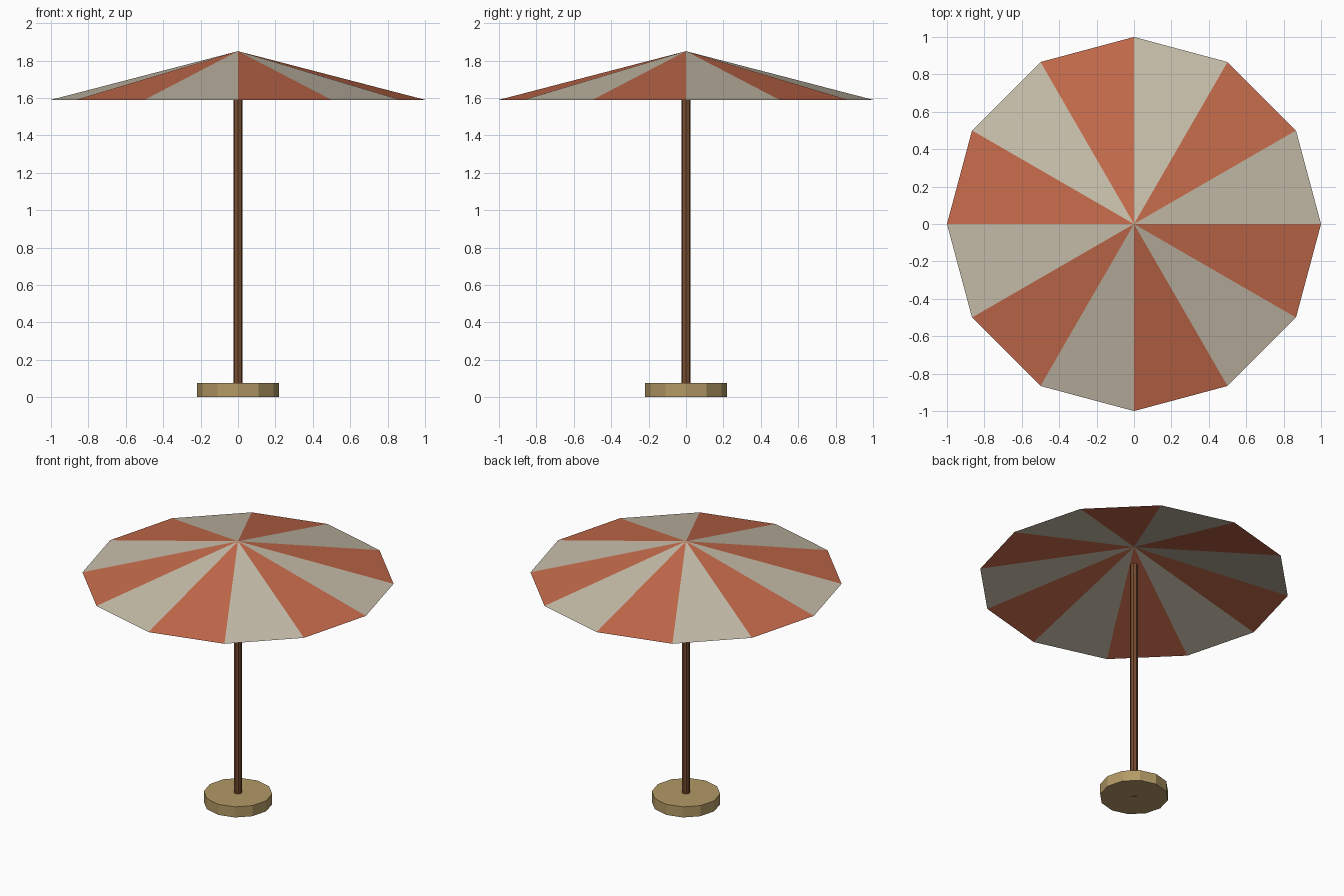
import bpy, bmesh, math

cube = bpy.data.objects.get("Cube")
if cube:
    bpy.data.objects.remove(cube)


def material(name, rgb):
    m = bpy.data.materials.new(name)
    m.use_nodes = True
    m.diffuse_color = (*rgb, 1)
    m.node_tree.nodes["Principled BSDF"].inputs["Base Color"].default_value = (*rgb, 1)
    return m


cream = material("cream canvas", (0.57, 0.51, 0.40))
red = material("terracotta canvas", (0.55, 0.145, 0.07))
wood = material("brown wood", (0.19, 0.075, 0.03))
stone = material("sandy stone", (0.45, 0.32, 0.13))


def add_object(name, bm, mats):
    mesh = bpy.data.meshes.new(name)
    bm.to_mesh(mesh)
    bm.free()
    for m in mats:
        mesh.materials.append(m)
    obj = bpy.data.objects.new(name, mesh)
    bpy.context.collection.objects.link(obj)
    return obj


def ring(bm, radius, z, sides):
    step = math.tau / sides
    return [bm.verts.new((radius * math.cos(i * step), radius * math.sin(i * step), z))
            for i in range(sides)]


def prism(name, radius, bottom, top, sides, mat):
    bm = bmesh.new()
    low, high = ring(bm, radius, bottom, sides), ring(bm, radius, top, sides)
    for i in range(sides):
        j = (i + 1) % sides
        bm.faces.new((low[i], low[j], high[j], high[i]))
    bm.faces.new(low[::-1])
    bm.faces.new(high)
    return add_object(name, bm, [mat])


# Weighted foot and pole
prism("base", 0.22, 0, 0.075, 12, stone)
prism("pole", 0.025, 0, 1.72, 8, wood)

# Open canopy of twelve gores in alternating colours
bm = bmesh.new()
rim = ring(bm, 1.0, 1.59, 12)
apex = bm.verts.new((0, 0, 1.85))
for i in range(12):
    gore = bm.faces.new((rim[i], rim[(i + 1) % 12], apex))
    gore.material_index = i % 2
add_object("canopy", bm, [cream, red])
